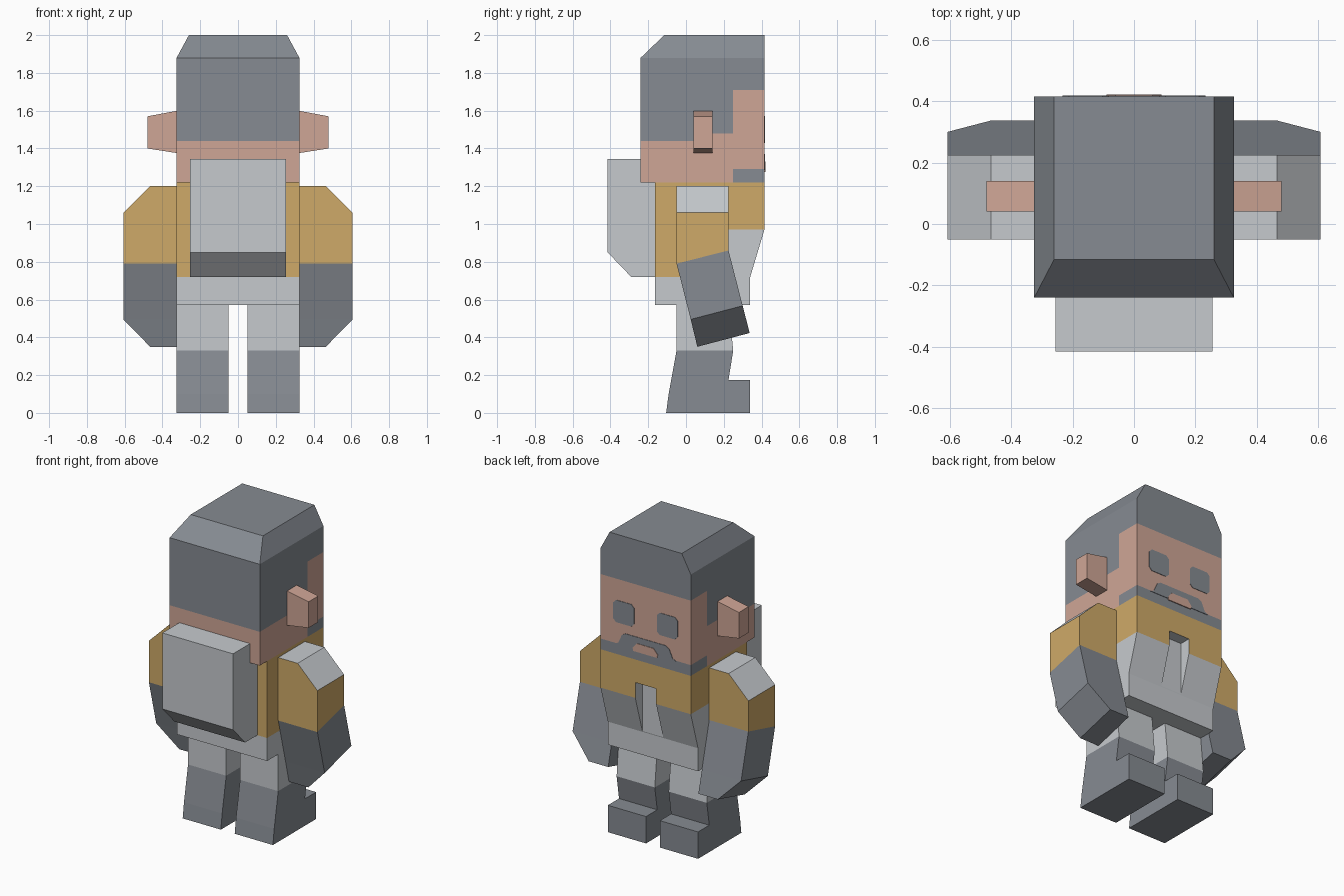
import bpy, bmesh
from mathutils import Vector

if "Cube" in bpy.data.objects:
    bpy.data.objects.remove(bpy.data.objects["Cube"])


def srgb(h):
    vals = [int(h[i:i + 2], 16) / 255 for i in (0, 2, 4)]
    return [v / 12.92 if v < 0.04045 else ((v + 0.055) / 1.055) ** 2.4 for v in vals] + [1]


LIGHT, GREY, YELLOW, SKIN = range(4)
MATS = []
for label, code in (("light grey", "c6cace"), ("slate grey", "868b92"),
                    ("ochre yellow", "cfaa68"), ("skin", "cfa696")):
    m = bpy.data.materials.new(label)
    m.diffuse_color = srgb(code)
    m.use_nodes = True
    m.node_tree.nodes["Principled BSDF"].inputs["Base Color"].default_value = m.diffuse_color
    MATS.append(m)


def loft(name, rings, paint=LIGHT, cuts=()):
    """Skin matching rings of points, cap the ends, cut by planes, colour faces by rule."""
    bm = bmesh.new()
    vs = [[bm.verts.new(p) for p in r] for r in rings]
    n = len(rings[0])
    for a, b in zip(vs, vs[1:]):
        for i in range(n):
            j = (i + 1) % n
            bm.faces.new((a[i], a[j], b[j], b[i]))
    bm.faces.new(vs[0])
    bm.faces.new(vs[-1])
    for axis, v in cuts:
        no = Vector((0, 0, 0))
        no[axis] = 1
        bmesh.ops.bisect_plane(bm, geom=bm.verts[:] + bm.edges[:] + bm.faces[:],
                               plane_co=no * v, plane_no=no)
    bmesh.ops.recalc_face_normals(bm, faces=bm.faces[:])
    for f in bm.faces:
        f.material_index = paint(f.calc_center_median(), f.normal) if callable(paint) else paint
    me = bpy.data.meshes.new(name)
    bm.to_mesh(me)
    bm.free()
    for m in MATS:
        me.materials.append(m)
    ob = bpy.data.objects.new(name, me)
    bpy.context.collection.objects.link(ob)
    return ob


def side_prism(name, yz, x0, x1, paint=LIGHT, cuts=()):
    return loft(name, [[(x, y, z) for y, z in yz] for x in (x0, x1)], paint, cuts)


def plate(name, xz, paint):
    """Thin painted detail on the face, which looks along +y."""
    return loft(name, [[(x, y, z) for x, z in xz] for y in (0.41, FACE_Y[paint])], paint)


FACE_Y = {GREY: 0.418, SKIN: 0.421}


def rect(x, y0, y1, z):
    return [(-x, y0, z), (x, y0, z), (x, y1, z), (-x, y1, z)]


# head: hair, skin and beard split by height and depth
def head_paint(c, n):
    if c.z < 1.29 and c.y > 0.25:
        return GREY
    line = 1.44 if c.y < 0.09 else 1.48 if c.y < 0.25 else 1.71
    return GREY if c.z > line else SKIN


loft("head", [rect(0.325, -0.24, 0.415, 1.22), rect(0.325, -0.24, 0.415, 1.88),
              rect(0.26, -0.115, 0.415, 2.0)], head_paint,
     [(2, 1.29), (2, 1.44), (2, 1.48), (2, 1.71), (1, 0.09), (1, 0.25)])

# moustache and mouth
plate("moustache", [(-0.22, 1.285), (-0.195, 1.3), (-0.17, 1.355), (-0.145, 1.37),
                    (0.145, 1.37), (0.17, 1.355), (0.195, 1.3), (0.22, 1.285)], GREY)
plate("mouth", [(-0.085, 1.275), (-0.09, 1.295), (-0.06, 1.33),
                (0.06, 1.33), (0.09, 1.295), (0.085, 1.275)], SKIN)


# torso: yellow yoke over a light shirt, with a slot down the chest
def torso_paint(c, n):
    if abs(n.z) > 0.9:
        return LIGHT
    return YELLOW if c.z > 0.97 or (c.z > 0.72 and c.y < 0.1) else LIGHT


torso = side_prism("torso", [(-0.165, 0.57), (0.34, 0.57), (0.34, 0.72), (0.415, 0.97),
                             (0.415, 1.22), (-0.165, 1.22)], -0.325, 0.325, torso_paint,
                   [(2, 0.72), (2, 0.97), (1, 0.1)])
slot = side_prism("slot_cutter", [(0.342, 0.65), (0.5, 0.65), (0.5, 1.07), (0.342, 1.07)],
                  -0.075, 0.075)
slot.hide_render = True
slot.hide_viewport = True
mod = torso.modifiers.new("chest slot", "BOOLEAN")
mod.operation, mod.solver, mod.object = "DIFFERENCE", "EXACT", slot

# backpack
side_prism("backpack", [(-0.165, 0.72), (-0.29, 0.72), (-0.415, 0.85),
                        (-0.415, 1.345), (-0.165, 1.345)], -0.255, 0.255)


# paired parts
def span(s, x0, x1, y0, y1, z0, z1):
    """Cross-section of an arm: back edge at y0, z0 and front edge at y1, z1."""
    return [(s * x0, y0, z0), (s * x1, y0, z0), (s * x1, y1, z1), (s * x0, y1, z1)]


for s, tag in ((-1, "left"), (1, "right")):
    # eye with clipped corners
    plate("eye_" + tag, [(s * (0.157 + dx), 1.5 + dz) for dx, dz in
                         ((-0.055, -0.072), (0.055, -0.072), (0.075, -0.052), (0.075, 0.052),
                          (0.055, 0.072), (-0.055, 0.072), (-0.075, 0.052), (-0.075, -0.052))], GREY)
    # ear
    loft("ear_" + tag, [[(s * x, 0.04, a), (s * x, 0.14, a), (s * x, 0.14, b), (s * x, 0.04, b)]
                        for x, a, b in ((0.32, 1.375, 1.6), (0.48, 1.4, 1.57))], SKIN)
    # sleeve with a light shoulder cap
    loft("upper_arm_" + tag, [span(s, 0.325, 0.465, -0.05, 0.225, 1.2, 1.2),
                              span(s, 0.325, 0.607, -0.05, 0.225, 1.06, 1.06),
                              span(s, 0.325, 0.607, -0.05, 0.225, 0.79, 0.86)],
         lambda c, n: LIGHT if n.z > 0.3 else YELLOW)
    # forearm swung forward
    loft("forearm_" + tag, [span(s, 0.325, 0.607, -0.05, 0.225, 0.79, 0.86),
                            span(s, 0.325, 0.607, 0.025, 0.3, 0.495, 0.567),
                            span(s, 0.325, 0.465, 0.06, 0.337, 0.35, 0.423)], GREY)
    # trouser leg and boot
    side_prism("leg_" + tag, [(-0.05, 0.33), (0.25, 0.33), (0.225, 0.57), (-0.05, 0.57)],
               s * 0.05, s * 0.325)
    side_prism("boot_" + tag, [(-0.105, 0), (0.34, 0), (0.34, 0.175), (0.225, 0.175),
                               (0.25, 0.33), (-0.05, 0.33), (-0.092, 0.1)],
               s * 0.05, s * 0.325, GREY)
